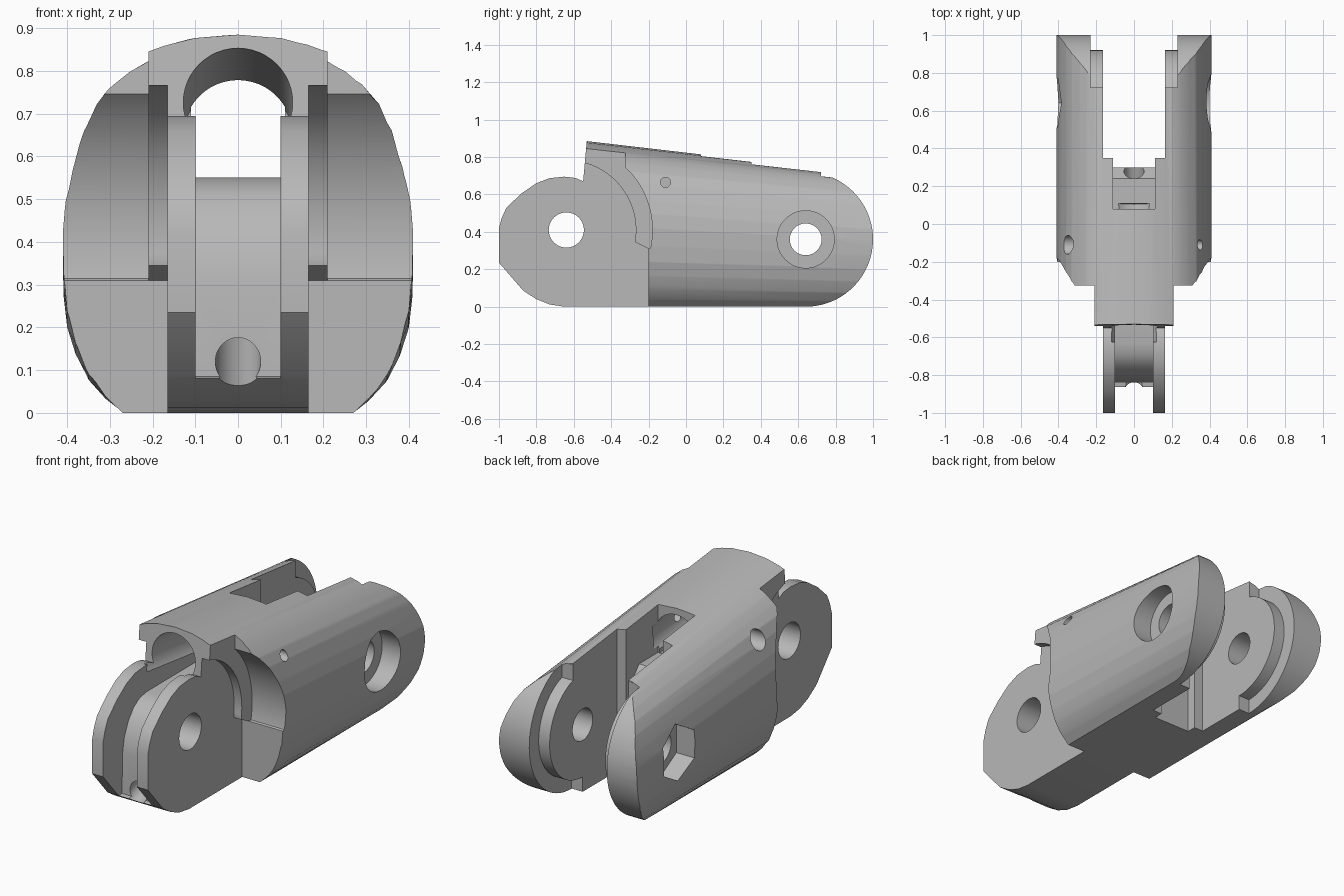
import bpy, bmesh
from math import cos, sin, radians
from mathutils import Vector

cube = bpy.data.objects.get("Cube")
if cube:
    bpy.data.objects.remove(cube, do_unlink=True)

FRONT = (-0.64, 0.41)   # front pivot (y, z)
REAR = (0.64, 0.36)     # rear pivot (y, z)


def arc(c, r, a0, a1, n=32):
    steps = [radians(a0 + (a1 - a0) * i / n) for i in range(n + 1)]
    return [(c[0] + r * cos(a), c[1] + r * sin(a)) for a in steps]


def loft(name, ring_a, ring_b):
    """Solid between two matching rings of 3D points."""
    bm = bmesh.new()
    a = [bm.verts.new(p) for p in ring_a]
    b = [bm.verts.new(p) for p in ring_b]
    n = len(a)
    bm.faces.new(a)
    bm.faces.new(b[::-1])
    for i in range(n):
        j = (i + 1) % n
        bm.faces.new((a[j], a[i], b[i], b[j]))
    bmesh.ops.recalc_face_normals(bm, faces=bm.faces)
    me = bpy.data.meshes.new(name)
    bm.to_mesh(me)
    bm.free()
    ob = bpy.data.objects.new(name, me)
    bpy.context.collection.objects.link(ob)
    return ob


def prism(name, pts, x0, x1):
    """Side outline (y, z) extruded along x."""
    return loft(name, [(x0, y, z) for y, z in pts], [(x1, y, z) for y, z in pts])


def disc(name, c, r, x0, x1, sides=48):
    return prism(name, arc(c, r, 90, 450, sides)[:-1], x0, x1)


def rod(name, p0, p1, r):
    p0, p1 = Vector(p0), Vector(p1)
    bpy.ops.mesh.primitive_cylinder_add(vertices=48, radius=r, depth=(p1 - p0).length,
                                        location=(p0 + p1) / 2)
    ob = bpy.context.object
    ob.name = name
    ob.rotation_euler = (p1 - p0).to_track_quat('Z', 'Y').to_euler()
    return ob


def apply_boolean(target, tool, op='DIFFERENCE'):
    tool.hide_render = True
    mod = target.modifiers.new("cut", 'BOOLEAN')
    mod.operation, mod.solver, mod.object = op, 'EXACT', tool
    bpy.context.view_layer.objects.active = target
    bpy.ops.object.modifier_apply(modifier=mod.name)
    bpy.data.objects.remove(tool, do_unlink=True)


# Barrel-shaped shell, tapering in height towards the rear
half = [(0.1, 0.877), (0.16, 0.862), (0.21, 0.845), (0.25, 0.822), (0.29, 0.79),
        (0.33, 0.745), (0.36, 0.685), (0.385, 0.60), (0.403, 0.52), (0.41, 0.44),
        (0.408, 0.34), (0.4, 0.25), (0.38, 0.17), (0.35, 0.095), (0.31, 0.04),
        (0.27, 0.0), (0.22, -0.05)]
outline = [(0, 0.885)] + half + [(-x, z) for x, z in reversed(half)]


def section(y):
    s = 1 - 0.131 * (y + 0.53)
    return [(x, y, z * s) for x, z in outline]


body = loft("finger_link", section(-1.1), section(1.1))

# Side outline: rear round end, flat base, front tongue, bridge nose
side = ([(-0.52, 1.0), (0.72, 1.0)] + arc(REAR, 0.36, 77, -90) +
        [(-0.65, 0), (-0.73, 0.012), (-0.80, 0.04), (-0.87, 0.085), (-1.0, 0.235),
         (-1.0, 0.42), (-0.985, 0.475), (-0.96, 0.53), (-0.88, 0.605), (-0.80, 0.66),
         (-0.73, 0.687), (-0.65, 0.695), (-0.59, 0.688), (-0.55, 0.67)])
apply_boolean(body, prism("side_outline", side, -0.6, 0.6), 'INTERSECT')

corner = [(-1.1, -0.1), (-0.2, -0.1), (-0.2, 0.31)]
shoulder = corner + arc(FRONT, 0.46, -12, 47) + [(-0.32, 1.0), (-1.1, 1.0)]
clearance = corner + [(-0.27, 0.345)] + arc(FRONT, 0.372, -8, 73) + [(-1.1, 0.8)]
rear_recess = ([(0.722, 1.0), (1.1, 1.0), (1.1, -0.1), (0.64, -0.1)] +
               arc(REAR, 0.28, -90, 73))
for s in (-1, 1):
    # Shoulders and clearance beside the tongue, recess around the rear boss
    apply_boolean(body, prism("shoulder_cut", shoulder, s * 0.21, s * 0.6))
    apply_boolean(body, prism("clearance_cut", clearance, s * 0.165, s * 0.3))
    apply_boolean(body, prism("recess_cut", rear_recess, s * 0.1, s * 0.23))

# Fork slot and the pocket in front of it
slot = [(0.35, -0.1), (1.1, -0.1), (1.1, 1.0), (0.35, 1.0)]
pocket = [(0.08, 1.0), (0.08, 0.548), (0.24, 0.548), (0.3, 0.48),
          (0.3, -0.1), (0.4, -0.1), (0.4, 1.0)]
apply_boolean(body, prism("fork_slot", slot, -0.165, 0.165))
apply_boolean(body, prism("top_pocket", pocket, -0.11, 0.11))

# Pulley groove in the tongue, running under the bridge
groove = [(-1.1, -0.1), (-0.87, -0.1), (-0.87, 0.08), (-0.84, 0.085), (-0.835, 0.3),
          (-0.82, 0.38), (-0.785, 0.455), (-0.74, 0.51), (-0.69, 0.54), (-0.63, 0.551),
          (0.12, 0.551), (0.12, 0.62), (-0.5, 0.71), (-0.6, 0.8), (-1.1, 0.8)]
apply_boolean(body, prism("pulley_groove", groove, -0.1, 0.1))

# Tendon bores: wide upper one and narrow lower one
apply_boolean(body, rod("upper_bore", (0, -0.62, 0.735), (0, 0.12, 0.645), 0.128))
apply_boolean(body, rod("lower_bore", (0, -1.1, 0.03), (0, 0.4, 0.545), 0.053))

# Pivot holes, round and hexagonal counterbores, retaining pin holes
apply_boolean(body, disc("front_pivot", FRONT, 0.094, -0.6, 0.6))
apply_boolean(body, disc("rear_pivot", REAR, 0.085, -0.6, 0.6))
apply_boolean(body, disc("round_counterbore", REAR, 0.153, 0.3, 0.6))
apply_boolean(body, disc("hex_counterbore", REAR, 0.15, -0.6, -0.3, 6))
apply_boolean(body, disc("pin_hole", (-0.11, 0.665), 0.027, -0.2, 0.6))
apply_boolean(body, disc("pin_head_hole", (-0.11, 0.665), 0.05, -0.6, -0.2))

# Plain grey plastic
mat = bpy.data.materials.new("grey_plastic")
mat.use_nodes = True
grey = (0.48, 0.48, 0.48, 1)
mat.diffuse_color = grey
mat.node_tree.nodes["Principled BSDF"].inputs["Base Color"].default_value = grey
body.data.materials.clear()
body.data.materials.append(mat)
for f in body.data.polygons:
    f.material_index = 0

bpy.ops.object.select_all(action='DESELECT')
body.select_set(True)
bpy.context.view_layer.objects.active = body
bpy.ops.object.shade_smooth_by_angle(angle=radians(28))
